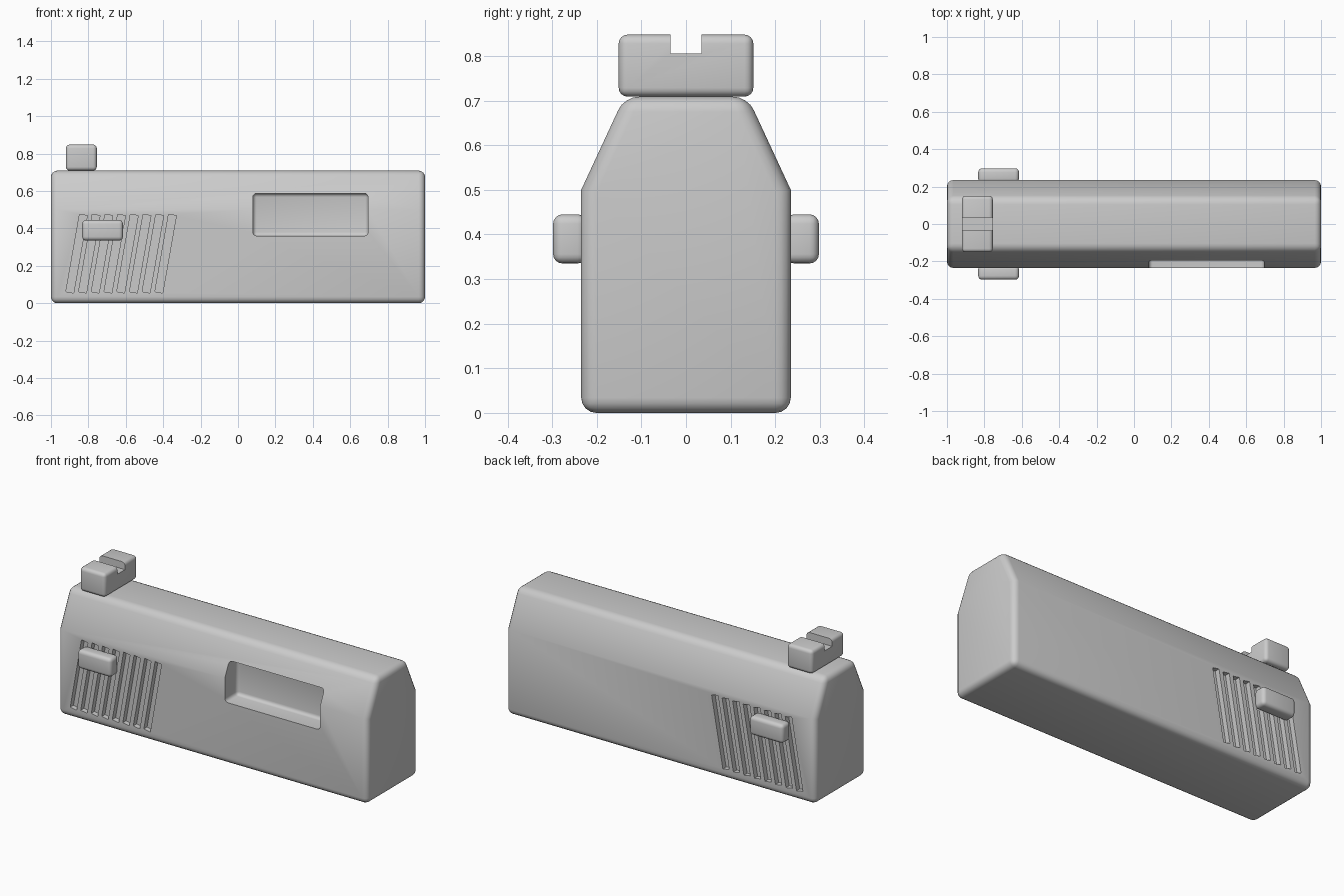
import bpy, bmesh, math
from mathutils import Matrix

if "Cube" in bpy.data.objects:
    bpy.data.objects.remove(bpy.data.objects["Cube"])


def bevel_sharp(bm, width, segments):
    edges = [e for e in bm.edges if e.calc_face_angle(0) > math.radians(30)]
    bmesh.ops.bevel(bm, geom=edges, offset=width, segments=segments,
                    profile=0.5, affect='EDGES', clamp_overlap=True)


def make_object(name, bm):
    bmesh.ops.recalc_face_normals(bm, faces=bm.faces)
    mesh = bpy.data.meshes.new(name)
    bm.to_mesh(mesh)
    bm.free()
    obj = bpy.data.objects.new(name, mesh)
    bpy.context.collection.objects.link(obj)
    return obj


def box(name, lo, hi, bevel=0.0, tilt=0.0):
    bm = bmesh.new()
    bmesh.ops.create_cube(bm, size=1)
    size = [h - l for l, h in zip(lo, hi)]
    mid = [(h + l) / 2 for l, h in zip(lo, hi)]
    bmesh.ops.scale(bm, vec=size, verts=bm.verts)
    if bevel:
        bevel_sharp(bm, bevel, 4)
    bmesh.ops.transform(bm, verts=bm.verts, matrix=Matrix.Translation(mid)
                        @ Matrix.Rotation(tilt, 4, 'Y'))
    return make_object(name, bm)


def select(obj):
    bpy.ops.object.select_all(action='DESELECT')
    obj.select_set(True)
    bpy.context.view_layer.objects.active = obj


def cut(obj, cutters):
    for cutter in cutters:
        cutter.hide_render = True
        mod = obj.modifiers.new("cut", 'BOOLEAN')
        mod.operation = 'DIFFERENCE'
        mod.solver = 'EXACT'
        mod.object = cutter
        select(obj)
        bpy.ops.object.modifier_apply(modifier=mod.name)
        bpy.data.objects.remove(cutter)


# Main body: tapered profile extruded along x
bm = bmesh.new()
half = [(0.235, 0), (0.235, 0.5), (0.138, 0.709)]
profile = half + [(-y, z) for y, z in reversed(half)]
face = bm.faces.new([bm.verts.new((-1, y, z)) for y, z in profile])
ext = bmesh.ops.extrude_face_region(bm, geom=[face])
bmesh.ops.translate(bm, vec=(2, 0, 0),
                    verts=[v for v in ext['geom'] if isinstance(v, bmesh.types.BMVert)])
if face not in [f for f in bm.faces]:
    bmesh.ops.holes_fill(bm, edges=bm.edges)
bmesh.ops.recalc_face_normals(bm, faces=bm.faces)
bevel_sharp(bm, 0.034, 4)
body = make_object("body", bm)

# Side window pocket on the front only
cutters = [box("window_cutter", (0.08, -0.4, 0.36), (0.695, -0.12, 0.587), 0.02)]

# Slanted grooves on both sides
for side in (-1, 1):
    for i in range(8):
        x = -0.863 + i * 0.068
        y0, y1 = sorted((side * 0.205, side * 0.3))
        cutters.append(box("groove_cutter", (x - 0.021, y0, 0.055),
                           (x + 0.021, y1, 0.475), tilt=math.radians(10)))
cut(body, cutters)

# Rear block on top with a notch
top_block = box("top_block", (-0.92, -0.151, 0.709), (-0.755, 0.151, 0.848), 0.02)
cut(top_block, [box("notch_cutter", (-1.1, -0.035, 0.806), (-0.6, 0.035, 1))])

# Side levers
levers = []
for side, label in ((-1, "front"), (1, "back")):
    y0, y1 = sorted((side * 0.222, side * 0.298))
    levers.append(box(label + "_lever", (-0.833, y0, 0.335), (-0.615, y1, 0.445), 0.021))

for obj in [body, top_block] + levers:
    select(obj)
    bpy.ops.object.shade_smooth_by_angle(angle=math.radians(30))
